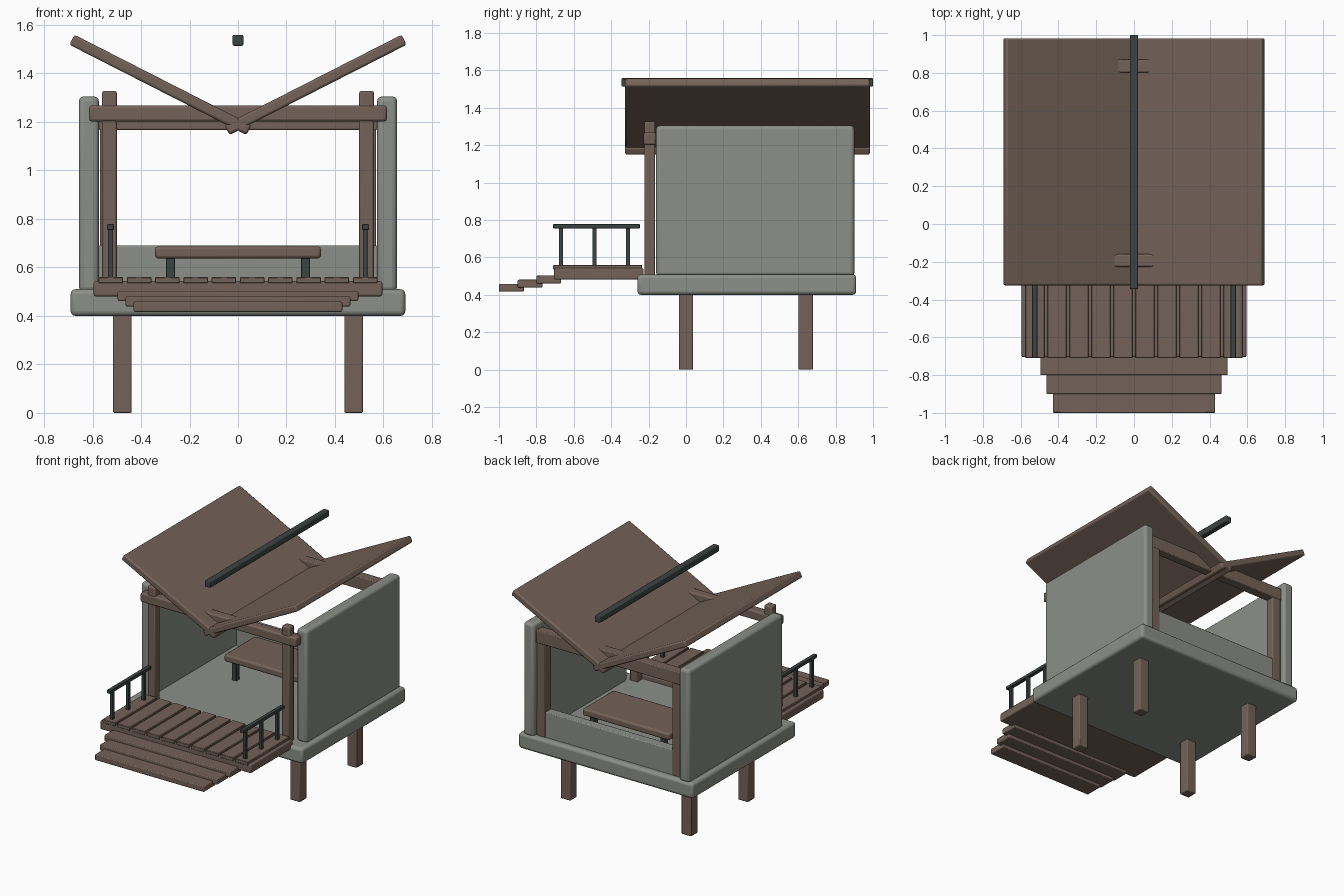
import bpy, math

if "Cube" in bpy.data.objects:
    bpy.data.objects.remove(bpy.data.objects["Cube"])


def mat(name, rgb):
    m = bpy.data.materials.new(name)
    m.diffuse_color = (*rgb, 1)
    m.use_nodes = True
    m.node_tree.nodes["Principled BSDF"].inputs["Base Color"].default_value = m.diffuse_color
    return m


WOOD = mat("brown wood", (0.175, 0.122, 0.098))
STONE = mat("grey plaster", (0.262, 0.275, 0.247))
METAL = mat("dark metal", (0.044, 0.058, 0.055))


def box(name, x, y, z, material, bevel=0.006, segments=2, tilt=0):
    """Bevelled box from (min, max) ranges, optionally tilted about y."""
    bpy.ops.mesh.primitive_cube_add(
        size=1, location=[(a + b) / 2 for a, b in (x, y, z)])
    ob = bpy.context.object
    ob.name = name
    ob.scale = [b - a for a, b in (x, y, z)]
    bpy.ops.object.transform_apply(location=False, rotation=False, scale=True)
    ob.rotation_euler.y = tilt
    ob.data.materials.append(material)
    if bevel:
        b = ob.modifiers.new("bevel", "BEVEL")
        b.width = bevel
        b.segments = segments
    bpy.ops.object.shade_smooth_by_angle(angle=math.radians(30))
    return ob


def around(c, size):
    return (c - size / 2, c + size / 2)


# Floor slab and low rear wall
box("floor_slab", (-0.69, 0.69), (-0.26, 0.91), (0.40, 0.51), STONE, 0.02, 3)
box("low_rear_wall", (-0.575, 0.575), (0.80, 0.867), (0.50, 0.69), STONE, 0.006)

for s, side in ((-1, "left"), (1, "right")):
    # Stilts
    for y, end in ((0, "front"), (0.64, "rear")):
        box(f"{end}_{side}_stilt", around(s * 0.477, 0.077), around(y, 0.077),
            (0, 0.42), WOOD)
    # Side walls and corner posts
    box(f"{side}_wall", around(s * 0.615, 0.082), (-0.16, 0.90), (0.50, 1.305),
        STONE, 0.02, 3)
    box(f"front_{side}_post", around(s * 0.53, 0.06), (-0.223, -0.165),
        (0.50, 1.328), WOOD, 0.008)
    box(f"rear_{side}_post", around(s * 0.535, 0.07), (0.804, 0.87),
        (0.50, 1.25), WOOD, 0.006)
    # Inward sloping roof panel
    cx = s * 0.32
    box(f"{side}_roof_panel", around(cx, 0.82), (-0.325, 0.983),
        around(1.353, 0.046), WOOD, 0.01, 2, -s * math.radians(27))
    # Deck railing
    rx = s * 0.526
    box(f"{side}_handrail", around(rx, 0.028), (-0.71, -0.247), (0.755, 0.778),
        METAL, 0.003)
    for i, y in enumerate((-0.668, -0.489, -0.31)):
        box(f"{side}_baluster_{i + 1}", around(rx, 0.022), around(y, 0.022),
            (0.54, 0.76), METAL, 0.002)
    # Bench legs
    for y, end in ((0.37, "front"), (0.64, "rear")):
        box(f"bench_{end}_{side}_leg", around(s * 0.278, 0.037),
            around(y, 0.037), (0.50, 0.645), METAL, 0.003)

# Cross beams and floating ridge bar
box("front_beam", (-0.614, 0.614), (-0.227, -0.16), (1.202, 1.268), WOOD, 0.01)
box("rear_beam", (-0.575, 0.575), (0.803, 0.872), (1.167, 1.258), WOOD)
box("ridge_bar", around(0, 0.044), (-0.345, 1.0), (1.514, 1.559), METAL)

# Bench top
box("bench_top", (-0.342, 0.342), (0.33, 0.68), (0.637, 0.687), WOOD, 0.012)

# Deck with planks
box("deck_base", (-0.595, 0.595), (-0.705, -0.227), (0.481, 0.543), WOOD, 0.008)
for i in range(10):
    box(f"deck_plank_{i + 1}", around((i - 4.5) * 0.1165, 0.102),
        (-0.71, -0.235), (0.535, 0.56), WOOD, 0.003, 1)

# Steps, each lower and narrower
for i in range(3):
    w = 0.496 - 0.033 * i
    y = -0.80 - 0.1 * i
    z = 0.461 - 0.022 * i
    box(f"step_{i + 1}", (-w, w), (y, y + 0.133), (z, z + 0.042), WOOD)
